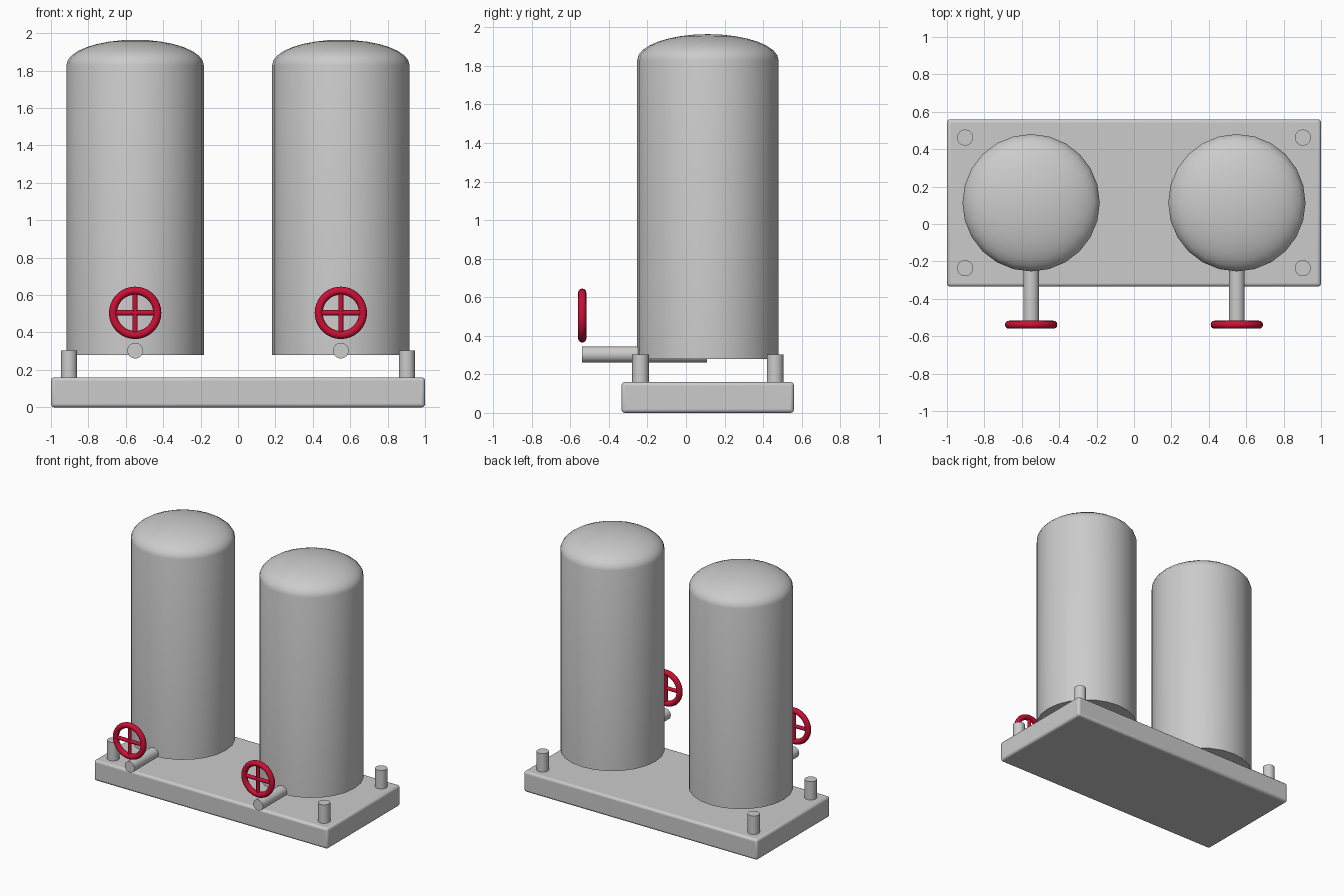
import bpy, bmesh
from math import pi, sin, cos
from mathutils import Matrix

if "Cube" in bpy.data.objects:
    bpy.data.objects.remove(bpy.data.objects["Cube"])

red = bpy.data.materials.new("valve_red")
red.diffuse_color = (0.6, 0.005, 0.035, 1)
red.use_nodes = True
red.node_tree.nodes["Principled BSDF"].inputs["Base Color"].default_value = red.diffuse_color


def smooth(ob, angle=40):
    bpy.ops.object.select_all(action='DESELECT')
    ob.select_set(True)
    bpy.context.view_layer.objects.active = ob
    bpy.ops.object.shade_smooth_by_angle(angle=angle * pi / 180)


def rod(name, loc, radius, length, rot=(0, 0, 0), sides=24):
    bpy.ops.mesh.primitive_cylinder_add(vertices=sides, radius=radius, depth=length,
                                        location=loc, rotation=rot)
    ob = bpy.context.object
    ob.name = name
    smooth(ob)
    return ob


def lathe(name, profile, loc, sides=24):
    bm = bmesh.new()
    vs = [bm.verts.new((r, 0, z)) for r, z in profile]
    es = [bm.edges.new(p) for p in zip(vs, vs[1:])]
    bmesh.ops.spin(bm, geom=vs + es, axis=(0, 0, 1), cent=(0, 0, 0),
                   angle=2 * pi, steps=sides)
    bmesh.ops.remove_doubles(bm, verts=bm.verts, dist=1e-4)
    bmesh.ops.recalc_face_normals(bm, faces=bm.faces)
    me = bpy.data.meshes.new(name)
    bm.to_mesh(me)
    bm.free()
    ob = bpy.data.objects.new(name, me)
    bpy.context.collection.objects.link(ob)
    ob.location = loc
    smooth(ob)
    return ob


# base slab with rounded edges
bpy.ops.mesh.primitive_cube_add(size=1, location=(0, 0.1125, 0.08))
base = bpy.context.object
base.name = "base"
base.data.transform(Matrix.Diagonal((2, 0.895, 0.16, 1)))
bev = base.modifiers.new("bevel", 'BEVEL')
bev.width, bev.segments = 0.018, 3
smooth(base)

# anchor bolts passing through the slab corners
for x in (-0.903, 0.903):
    for y in (-0.236, 0.462):
        rod("anchor_bolt", (x, y, 0.152), 0.043, 0.302)

# tank outline: flat bottom, straight wall, elliptical dome
R, DOME = 0.367, 0.135
tank_profile = [(0, 0.28), (R, 0.28), (R, 1.83)]
tank_profile += [(R * cos(a), 1.83 + DOME * sin(a))
                 for a in (pi / 2 * i / 8 for i in range(1, 8))]
tank_profile.append((0, 1.83 + DOME))

for x in (-0.55, 0.55):
    lathe("tank", tank_profile, (x, 0.1135, 0))
    # outlet pipe running under the tank to the front
    rod("outlet_pipe", (x, -0.215, 0.303), 0.042, 0.65, (pi / 2, 0, 0))
    # handwheel rim and crossed spokes
    hub = (x, -0.5385, 0.505)
    bpy.ops.mesh.primitive_torus_add(major_radius=0.1185, minor_radius=0.0215,
                                     major_segments=36, minor_segments=12,
                                     location=hub, rotation=(pi / 2, 0, 0))
    rim = bpy.context.object
    rim.name = "handwheel_rim"
    smooth(rim, 60)
    spokes = [rod("handwheel_spoke", hub, 0.014, 0.236, rot, 12)
              for rot in ((0, 0, 0), (0, pi / 2, 0))]
    for part in [rim] + spokes:
        part.data.materials.append(red)
